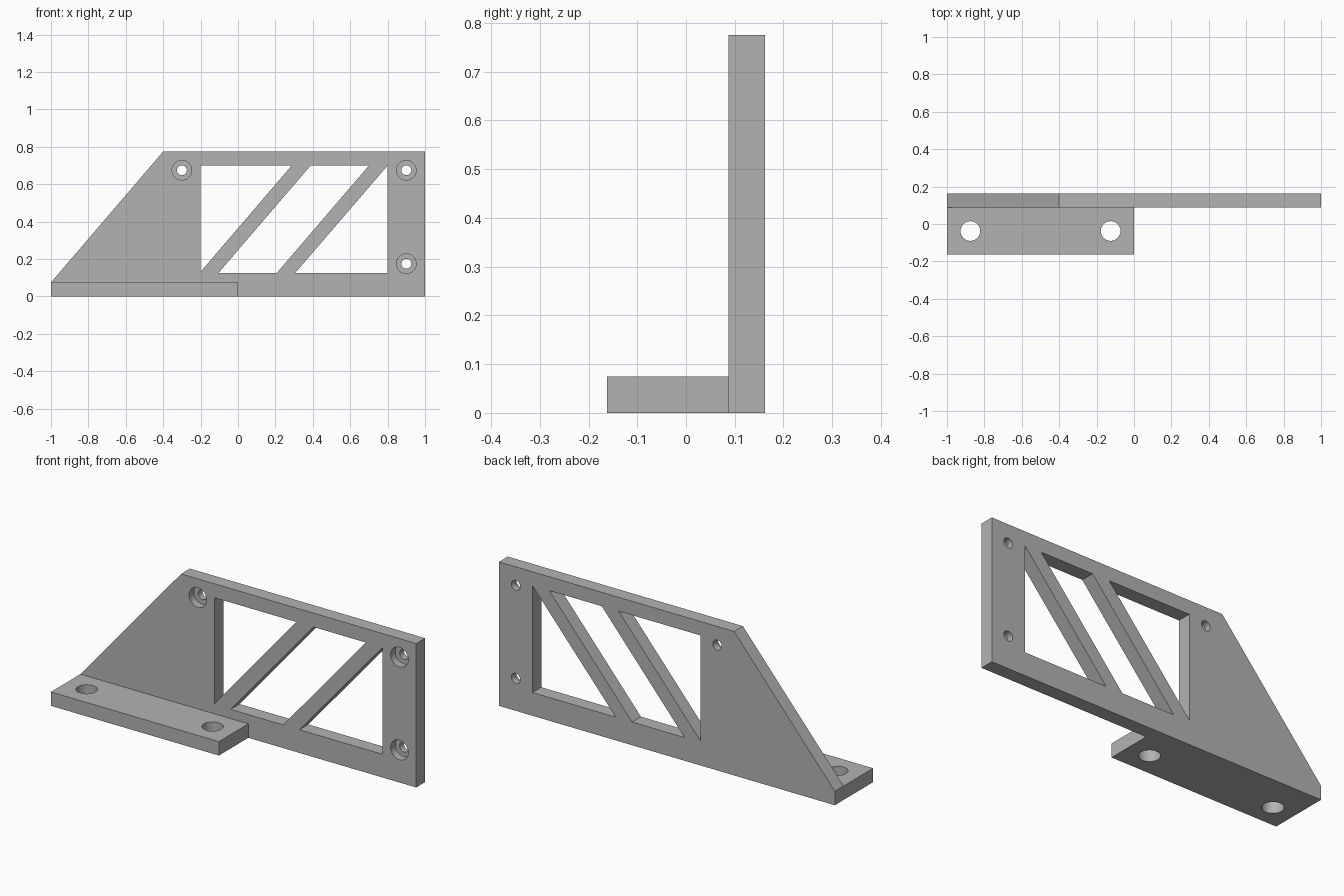
import bpy
import bmesh
import math
from mathutils import Matrix

cube = bpy.data.objects.get("Cube")
if cube:
    bpy.data.objects.remove(cube, do_unlink=True)

FRONT, BACK = 0.0875, 0.1625      # wall plate, front and back
THICK, TOP = 0.075, 0.775
EDGE = 0.0525                     # large hole radius

grey = bpy.data.materials.new("plain grey")
grey.use_nodes = True
grey.diffuse_color = (0.45, 0.45, 0.45, 1)
grey.node_tree.nodes["Principled BSDF"].inputs["Base Color"].default_value = (0.45, 0.45, 0.45, 1)


def finish(name, bm):
    bmesh.ops.recalc_face_normals(bm, faces=bm.faces[:])
    mesh = bpy.data.meshes.new(name)
    bm.to_mesh(mesh)
    bm.free()
    mesh.materials.append(grey)
    obj = bpy.data.objects.new(name, mesh)
    bpy.context.collection.objects.link(obj)
    return obj


def slab(name, outline, y0, y1):
    """Extrude an (x, z) outline from y0 to y1."""
    bm = bmesh.new()
    face = bm.faces.new([bm.verts.new((x, y0, z)) for x, z in outline])
    new = bmesh.ops.extrude_face_region(bm, geom=[face])["geom"]
    moved = [v for v in new if isinstance(v, bmesh.types.BMVert)]
    bmesh.ops.translate(bm, verts=moved, vec=(0, y1 - y0, 0))
    return finish(name, bm)


def rod(name, centre, radius, depth, along_y):
    bm = bmesh.new()
    turn = Matrix.Rotation(math.pi / 2 if along_y else 0, 4, "X")
    bmesh.ops.create_cone(bm, cap_ends=True, segments=48, radius1=radius, radius2=radius,
                          depth=depth, matrix=Matrix.Translation(centre) @ turn)
    return finish(name, bm)


def combine(target, tool, operation):
    mod = target.modifiers.new(tool.name, "BOOLEAN")
    mod.operation = operation
    mod.solver = "EXACT"
    mod.object = tool
    bpy.context.view_layer.objects.active = target
    bpy.ops.object.modifier_apply(modifier=mod.name)
    bpy.data.objects.remove(tool, do_unlink=True)


# Wall plate with sloped end, and mounting foot
bracket = slab("bracket", [(-1, 0), (1, 0), (1, TOP), (-0.4, TOP), (-1, THICK)], FRONT, BACK)
foot = slab("foot", [(-1, 0), (0, 0), (0, THICK), (-1, THICK)], -BACK, FRONT)
combine(bracket, foot, "UNION")

# Windows between the diagonal braces
LOW, HIGH = 0.125, 0.7
windows = [
    [(-0.2, 0.132), (0.287, HIGH), (-0.2, HIGH)],
    [(-0.105, LOW), (0.207, LOW), (0.7, HIGH), (0.388, HIGH)],
    [(0.305, LOW), (0.8, LOW), (0.8, 0.7)],
]
for outline in windows:
    combine(bracket, slab("window_cutter", outline, 0, 0.3), "DIFFERENCE")

# Counterbored screw holes in the plate
SINK = 0.04
for x, z in [(-0.3, 0.675), (0.9, 0.675), (0.9, 0.175)]:
    combine(bracket, rod("screw_cutter", (x, 0.125, z), 0.0265, 0.2, True), "DIFFERENCE")
    combine(bracket, rod("recess_cutter", (x, FRONT, z), EDGE, 2 * SINK, True), "DIFFERENCE")

# Bolt holes in the foot
for x in (-0.875, -0.125):
    combine(bracket, rod("bolt_cutter", (x, -0.0375, THICK / 2), EDGE, 0.2, False), "DIFFERENCE")

# Smooth hole walls, sharp edges elsewhere
bpy.ops.object.select_all(action="DESELECT")
bracket.select_set(True)
bpy.context.view_layer.objects.active = bracket
bpy.ops.object.shade_smooth_by_angle(angle=math.radians(30))
